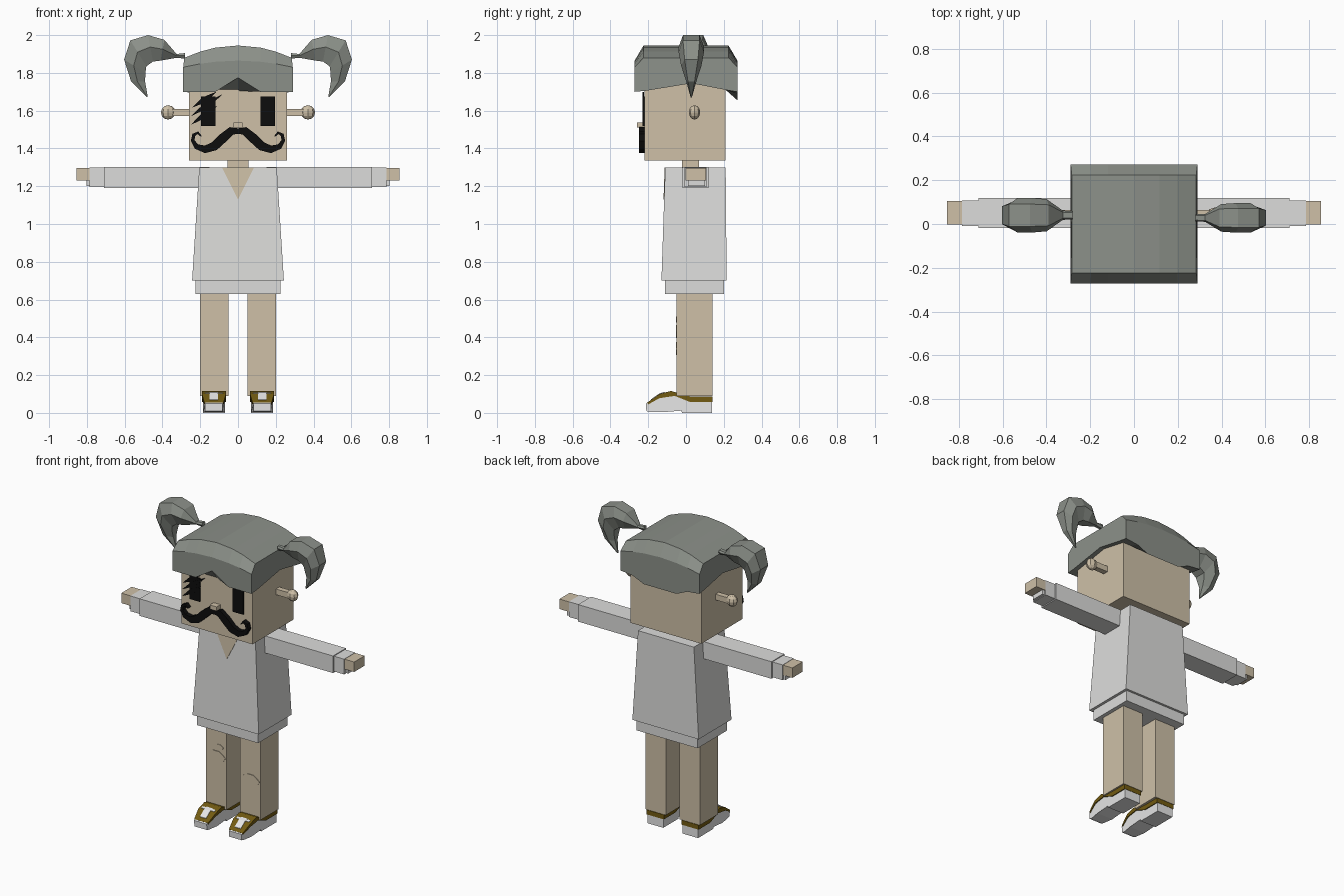
import bpy, bmesh, math
from mathutils import Vector

if "Cube" in bpy.data.objects:
    bpy.data.objects.remove(bpy.data.objects["Cube"], do_unlink=True)


def material(name, r, g, b):
    m = bpy.data.materials.new(name)
    m.use_nodes = True
    m.diffuse_color = (r, g, b, 1)
    m.node_tree.nodes["Principled BSDF"].inputs["Base Color"].default_value = (r, g, b, 1)
    return m


SKIN = material("skin", 0.62, 0.53, 0.39)
CLOTH = material("pale cloth", 0.72, 0.72, 0.71)
WHITE = material("shoe white", 0.85, 0.85, 0.85)
HAIR = material("grey hair", 0.26, 0.28, 0.25)
BROWN = material("shoe brown", 0.17, 0.105, 0.006)
BLACK = material("black", 0.004, 0.004, 0.004)


def finish(name, bm, mat):
    bmesh.ops.recalc_face_normals(bm, faces=bm.faces)
    mesh = bpy.data.meshes.new(name)
    bm.to_mesh(mesh)
    bm.free()
    mesh.materials.append(mat)
    obj = bpy.data.objects.new(name, mesh)
    bpy.context.collection.objects.link(obj)
    return obj


def loft(name, rings, mat):
    """Skin a list of equal-length point rings and cap both ends."""
    bm = bmesh.new()
    rows = [[bm.verts.new(p) for p in ring] for ring in rings]
    n = len(rows[0])
    for a, b in zip(rows, rows[1:]):
        for i in range(n):
            j = (i + 1) % n
            bm.faces.new((a[i], a[j], b[j], b[i]))
    bm.faces.new(rows[0])
    bm.faces.new(rows[-1])
    return finish(name, bm, mat)


def rect(x0, x1, y0, y1, z):
    return [(x0, y0, z), (x1, y0, z), (x1, y1, z), (x0, y1, z)]


def box(name, x, y, z, mat):
    return loft(name, [rect(*x, *y, z[0]), rect(*x, *y, z[1])], mat)


def plate(name, outline, y0, y1, mat):
    """Front-facing plate from an x, z outline."""
    return loft(name, [[(x, y, z) for x, z in outline] for y in (y0, y1)], mat)


def side_profile(name, outline, x0, x1, mat):
    """Extrude a y, z outline along x."""
    return loft(name, [[(x, y, z) for y, z in outline] for x in (x0, x1)], mat)


def span(s, a, b):
    return tuple(sorted((s * a, s * b)))


# Head, neck and nose
box("head", (-0.26, 0.26), (-0.22, 0.21), (1.337, 1.82), SKIN)
box("neck", (-0.055, 0.055), (-0.02, 0.07), (1.27, 1.35), SKIN)
box("nose", (-0.025, 0.025), (-0.26, -0.21), (1.51, 1.538), SKIN)

# Shirt
loft("shirt_body", [rect(-0.243, 0.243, -0.13, 0.215, 0.70),
                    rect(-0.205, 0.205, -0.11, 0.21, 1.30)], CLOTH)
box("shirt_hem", (-0.225, 0.225), (-0.11, 0.2), (0.63, 0.71), CLOTH)
loft("neck_opening", [[(-0.085, y, 1.30), (0.085, y, 1.30), (0, y - 0.006, 1.13)]
                      for y in (-0.113, -0.105)], SKIN)

# Hair cap: an arched row of front-to-back profiles
columns = []
for x, low_front, low_back in ((-0.29, 1.70, 1.70), (-0.2, 1.70, 1.69), (-0.12, 1.70, 1.655),
                               (0, 1.775, 1.655), (0.12, 1.70, 1.655), (0.2, 1.70, 1.69),
                               (0.29, 1.70, 1.70)):
    arch = 1 - (x / 0.29) ** 2
    rim, top = 1.83 + 0.035 * arch, 1.88 + 0.065 * arch
    columns.append([(x, -0.272, low_front), (x, -0.272, rim), (x * 0.98, -0.225, top),
                    (x * 0.98, 0.225, top), (x, 0.272, rim), (x, 0.272, low_back),
                    (x, 0.21, 1.71), (x, 0.03, 1.745), (x, -0.215, 1.705)])
loft("hair_cap", columns, HAIR)

# Pigtails: outer point, inner point and half depth along the curl
CURL = (((0.28, 1.905), (0.28, 1.875), 0.018), ((0.325, 1.90), (0.325, 1.88), 0.02),
        ((0.39, 1.975), (0.41, 1.865), 0.07), ((0.476, 2.0), (0.45, 1.86), 0.075),
        ((0.57, 1.972), (0.485, 1.835), 0.075), ((0.603, 1.87), (0.49, 1.80), 0.06),
        ((0.566, 1.755), (0.492, 1.755), 0.03), ((0.482, 1.67), (0.478, 1.674), 0.004))
for s, side, yc, depth in ((1, "left", 0.028, 0.9), (-1, "right", 0.04, 1.05)):
    rings = []
    for out, inn, half in CURL:
        o, i = Vector(out), Vector(inn)
        m, h = o.lerp(i, 0.45), half * depth
        rings.append([(s * p.x, yc + k * h, p.y) for p, k in
                      ((o, -0.65), (o, 0.65), (m, 1), (i, 0.5), (i, -0.5), (m, -1))])
    loft(side + "_pigtail", rings, HAIR)

# Arms, ears, legs and shoes
UPPER = [(-0.205, 0.055), (-0.14, 0.1), (-0.08, 0.116), (0.02, 0.088), (0.14, 0.088),
         (0.14, 0.058), (0.02, 0.058), (-0.06, 0.09), (-0.14, 0.078), (-0.2, 0.045)]
FOOT = [(-0.21, 0.01), (-0.212, 0.05), (-0.14, 0.09), (-0.08, 0.105), (0.02, 0.08),
        (0.138, 0.08), (0.138, 0), (-0.02, 0), (-0.025, 0.012), (-0.12, 0.004), (-0.19, 0.004)]
for s, side in ((1, "left"), (-1, "right")):
    box(side + "_sleeve", span(s, 0.15, 0.71), (-0.018, 0.118), (1.19, 1.303), CLOTH)
    box(side + "_cuff", span(s, 0.70, 0.785), (-0.008, 0.108), (1.197, 1.298), CLOTH)
    box(side + "_cuff_edge", span(s, 0.78, 0.802), (0.01, 0.1), (1.20, 1.29), CLOTH)
    box(side + "_hand", span(s, 0.785, 0.855), (-0.003, 0.106), (1.23, 1.296), SKIN)

    # Ear knob on a short rod
    box(side + "_ear_rod", span(s, 0.24, 0.35), (0.027, 0.063), (1.572, 1.61), SKIN)
    bm = bmesh.new()
    bmesh.ops.create_uvsphere(bm, u_segments=8, v_segments=6, radius=0.038)
    for v in bm.verts:
        v.co = (v.co.x + s * 0.37, v.co.y * 0.8 + 0.045, v.co.z + 1.591)
    finish(side + "_ear_knob", bm, SKIN)

    box(side + "_leg", span(s, 0.05, 0.20), (-0.05, 0.14), (0.09, 0.66), SKIN)

    # Shoe: narrowing toe, brown upper, white tongue and laces
    foot = side_profile(side + "_shoe", FOOT, s * 0.07, s * 0.185, WHITE)
    upper = side_profile(side + "_shoe_upper", UPPER, s * 0.064, s * 0.191, BROWN)
    for obj in (foot, upper):
        for v in obj.data.vertices:
            if v.co.y < -0.18:
                v.co.x = s * 0.1275 + (v.co.x - s * 0.1275) * 0.8
    side_profile(side + "_shoe_tongue", [(-0.185, 0.072), (-0.14, 0.104), (-0.115, 0.111),
                 (-0.115, 0.104), (-0.14, 0.097), (-0.185, 0.065)], s * 0.105, s * 0.15, WHITE)
    side_profile(side + "_shoe_lace", [(-0.135, 0.104), (-0.12, 0.109), (-0.12, 0.1),
                 (-0.135, 0.095)], s * 0.08, s * 0.175, WHITE)

    # Eye
    box(side + "_eye", span(s, 0.12, 0.197), (-0.229, -0.218), (1.52, 1.675), BLACK)

# Brow lashes slashed across the right eye
for i, (x0, z0, x1, z1) in enumerate(((-0.245, 1.615, -0.115, 1.7), (-0.25, 1.57, -0.085, 1.685),
                                      (-0.25, 1.525, -0.11, 1.625))):
    plate(f"lash_{i + 1}", [(x0, z0), ((x0 + x1) / 2 + 0.012, (z0 + z1) / 2 - 0.012), (x1, z1),
                            ((x0 + x1) / 2 - 0.01, (z0 + z1) / 2 + 0.012)], -0.231, -0.222, BLACK)

# Curled moustache: centre line with half widths, mirrored
LINE = ((0, 1.492, 0.014), (0.035, 1.493, 0.022), (0.08, 1.455, 0.025), (0.125, 1.412, 0.024),
        (0.175, 1.395, 0.02), (0.22, 1.41, 0.014), (0.24, 1.442, 0.01), (0.234, 1.472, 0.009),
        (0.212, 1.483, 0.007), (0.194, 1.464, 0.003))
for s, side in ((1, "left"), (-1, "right")):
    rings = []
    for i, (x, z, w) in enumerate(LINE):
        a, b = LINE[max(i - 1, 0)], LINE[min(i + 1, len(LINE) - 1)]
        t = Vector((b[0] - a[0], b[1] - a[1])).normalized()
        nx, nz = (0, w) if i == 0 else (-t.y * w, t.x * w)
        rings.append([(s * (x + k * nx), y, z + k * nz)
                      for k, y in ((1, -0.25), (1, -0.215), (-1, -0.215), (-1, -0.25))])
    loft(side + "_moustache", rings, BLACK)

# Knee patches: thin uneven plates
for name, cx, cz, w, h in (("right_knee_patch", -0.125, 0.43, 0.07, 0.036),
                           ("right_knee_scrap", -0.105, 0.495, 0.035, 0.017),
                           ("left_knee_patch", 0.125, 0.34, 0.07, 0.036)):
    outline = []
    for i in range(10):
        a, r = math.tau * i / 10, 1 - 0.15 * (i % 3 == 1)
        outline.append((cx + w * r * math.cos(a), cz + h * r * math.sin(a)))
    plate(name, outline, -0.054, -0.049, SKIN)
